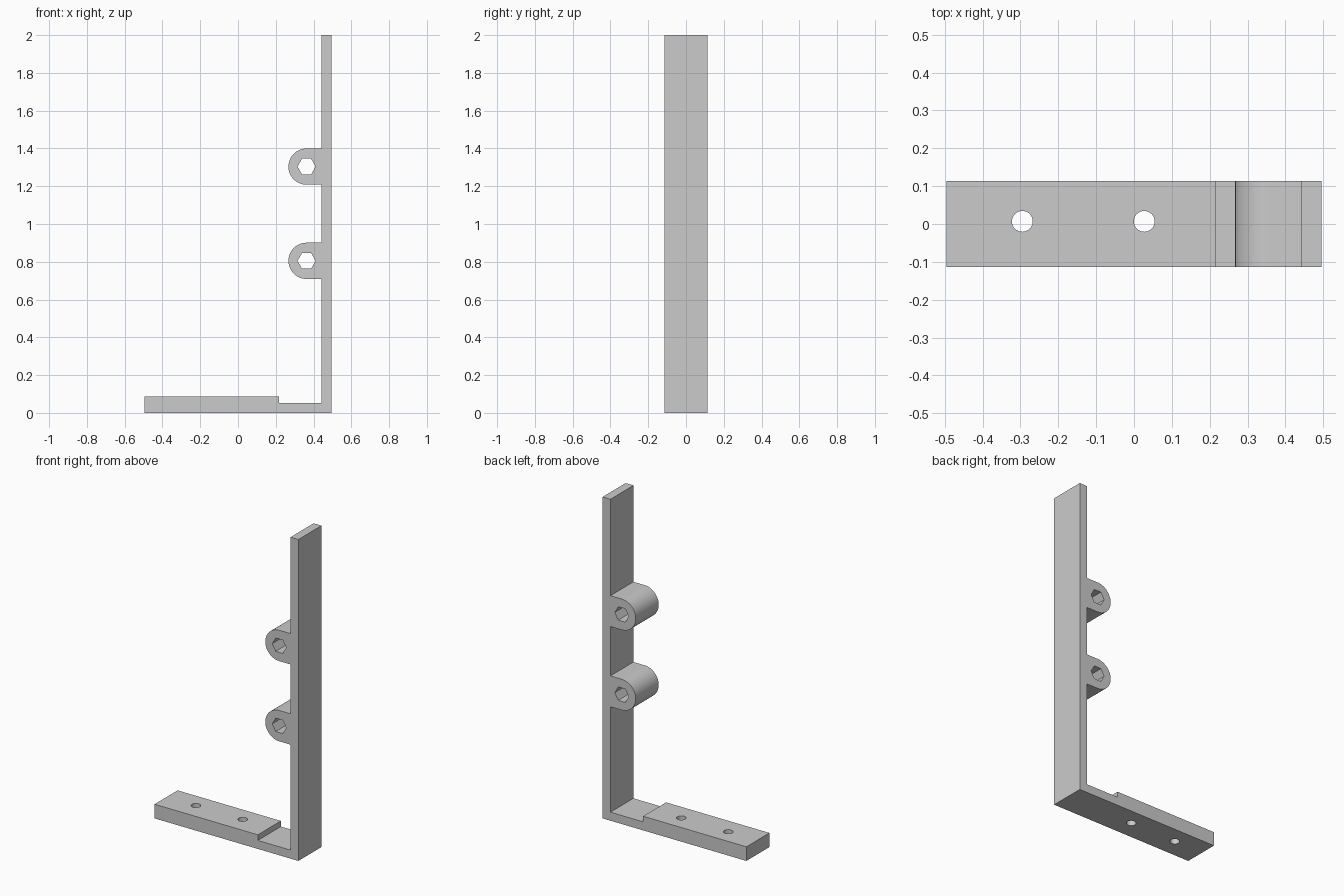
import bpy, bmesh
from math import sin, cos, pi

if "Cube" in bpy.data.objects:
    bpy.data.objects.remove(bpy.data.objects["Cube"])

HALF_Y = 0.113
LUG_X, LUG_R = 0.363, 0.096
LUG_Z = (1.304, 0.805)
WALL_X = 0.441


def arc(cx, cz, r, a0, a1, n):
    return [(cx + r * cos(a0 + (a1 - a0) * i / n),
             cz + r * sin(a0 + (a1 - a0) * i / n)) for i in range(n + 1)]


def prism(name, points, axis, lo, hi):
    """Extrude a 2D outline along 'Y' (points are x,z) or 'Z' (points are x,y)."""
    bm = bmesh.new()
    place = (lambda a, b: (a, lo, b)) if axis == 'Y' else (lambda a, b: (a, b, lo))
    face = bm.faces.new([bm.verts.new(place(a, b)) for a, b in points])
    side = bmesh.ops.extrude_face_region(bm, geom=[face])
    verts = [g for g in side['geom'] if isinstance(g, bmesh.types.BMVert)]
    shift = (0, hi - lo, 0) if axis == 'Y' else (0, 0, hi - lo)
    bmesh.ops.translate(bm, verts=verts, vec=shift)
    bmesh.ops.recalc_face_normals(bm, faces=bm.faces)
    mesh = bpy.data.meshes.new(name)
    bm.to_mesh(mesh)
    bm.free()
    obj = bpy.data.objects.new(name, mesh)
    bpy.context.collection.objects.link(obj)
    return obj


# Side profile: stepped foot, upright and two rounded lugs
profile = [(-0.495, 0), (0.495, 0), (0.495, 2), (WALL_X, 2)]
for z in LUG_Z:
    profile.append((WALL_X, z + LUG_R))
    profile += arc(LUG_X, z, LUG_R, pi / 2, 3 * pi / 2, 24)
    profile.append((WALL_X, z - LUG_R))
profile += [(WALL_X, 0.053), (0.216, 0.053), (0.216, 0.088), (-0.495, 0.088)]
bracket = prism("bracket", profile, 'Y', -HALF_Y, HALF_Y)

# Hexagonal holes through the lugs, round screw holes through the foot
cutters = [prism("lug_hole_cutter", arc(LUG_X, z, 0.048, 0, 2 * pi, 6)[:-1],
                 'Y', -0.3, 0.3) for z in LUG_Z]
cutters += [prism("screw_hole_cutter", arc(x, 0.007, 0.0275, 0, 2 * pi, 32)[:-1],
                  'Z', -0.1, 0.2) for x in (-0.295, 0.027)]

bpy.context.view_layer.objects.active = bracket
bracket.select_set(True)
for cutter in cutters:
    cutter.hide_render = True
    mod = bracket.modifiers.new("hole", 'BOOLEAN')
    mod.operation, mod.solver, mod.object = 'DIFFERENCE', 'EXACT', cutter
    bpy.ops.object.modifier_apply(modifier=mod.name)
    bpy.data.objects.remove(cutter)

bpy.ops.object.shade_smooth_by_angle(angle=pi / 6)
